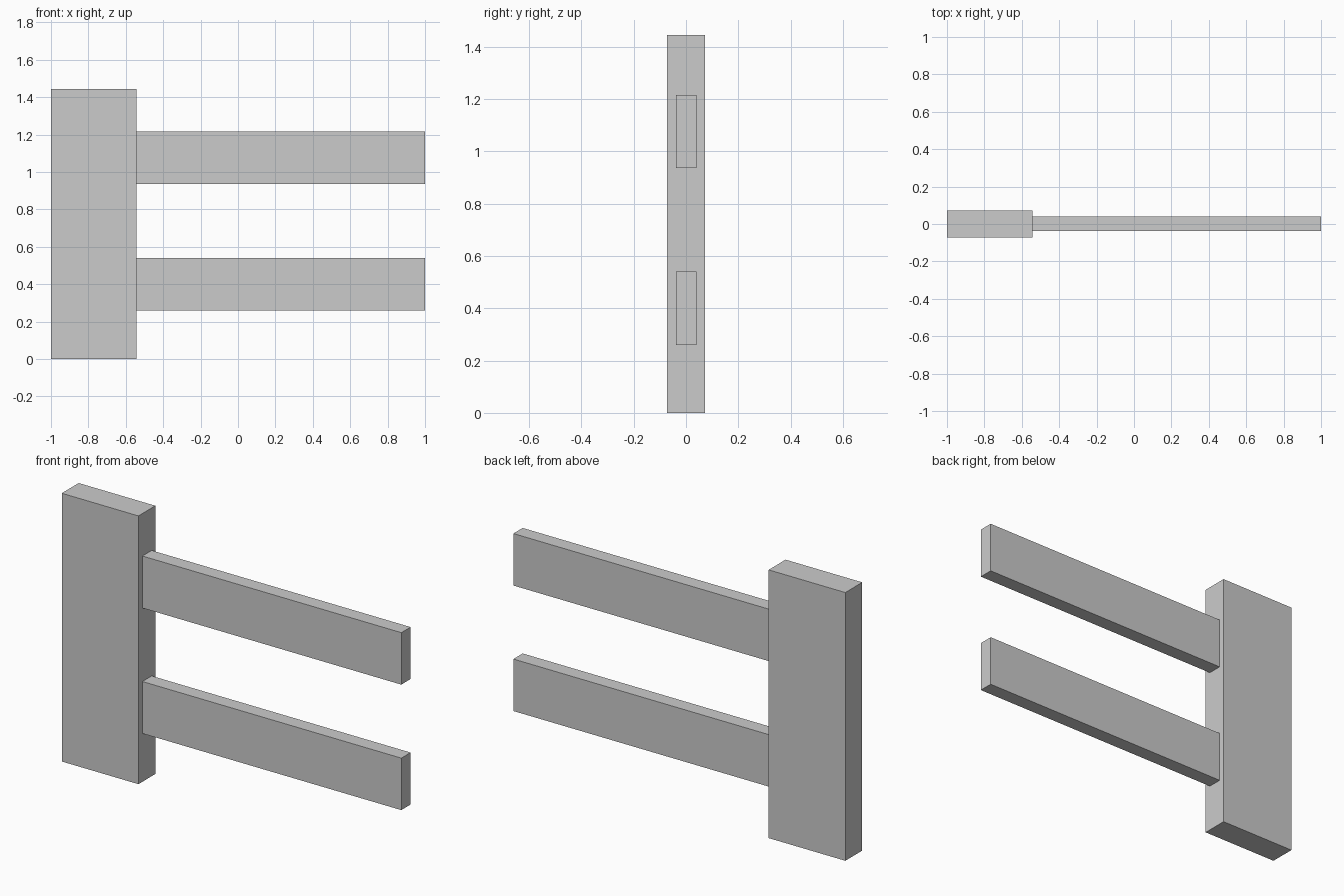
import bpy

cube = bpy.data.objects.get("Cube")
if cube:
    bpy.data.objects.remove(cube, do_unlink=True)

# Single plain grey
grey = bpy.data.materials.new("plain grey")
grey.use_nodes = True
colour = (0.6, 0.6, 0.6, 1.0)
grey.diffuse_color = colour
grey.node_tree.nodes["Principled BSDF"].inputs["Base Color"].default_value = colour


def box(name, low, high):
    """Axis-aligned block spanning two opposite corners."""
    centre = [(a + b) / 2 for a, b in zip(low, high)]
    bpy.ops.mesh.primitive_cube_add(size=1, location=centre)
    obj = bpy.context.object
    obj.name = name
    obj.scale = [b - a for a, b in zip(low, high)]
    bpy.ops.object.transform_apply(location=False, rotation=False, scale=True)
    obj.data.materials.append(grey)
    return obj


POST_EDGE = -0.543
RAIL_HEIGHT = 0.28

# Upright post
box("post", (-1, -0.072, 0), (POST_EDGE, 0.072, 1.445))

# Two rails butting against the post
for name, bottom in (("lower_rail", 0.26), ("upper_rail", 0.936)):
    box(name, (POST_EDGE, -0.038, bottom), (1, 0.041, bottom + RAIL_HEIGHT))
